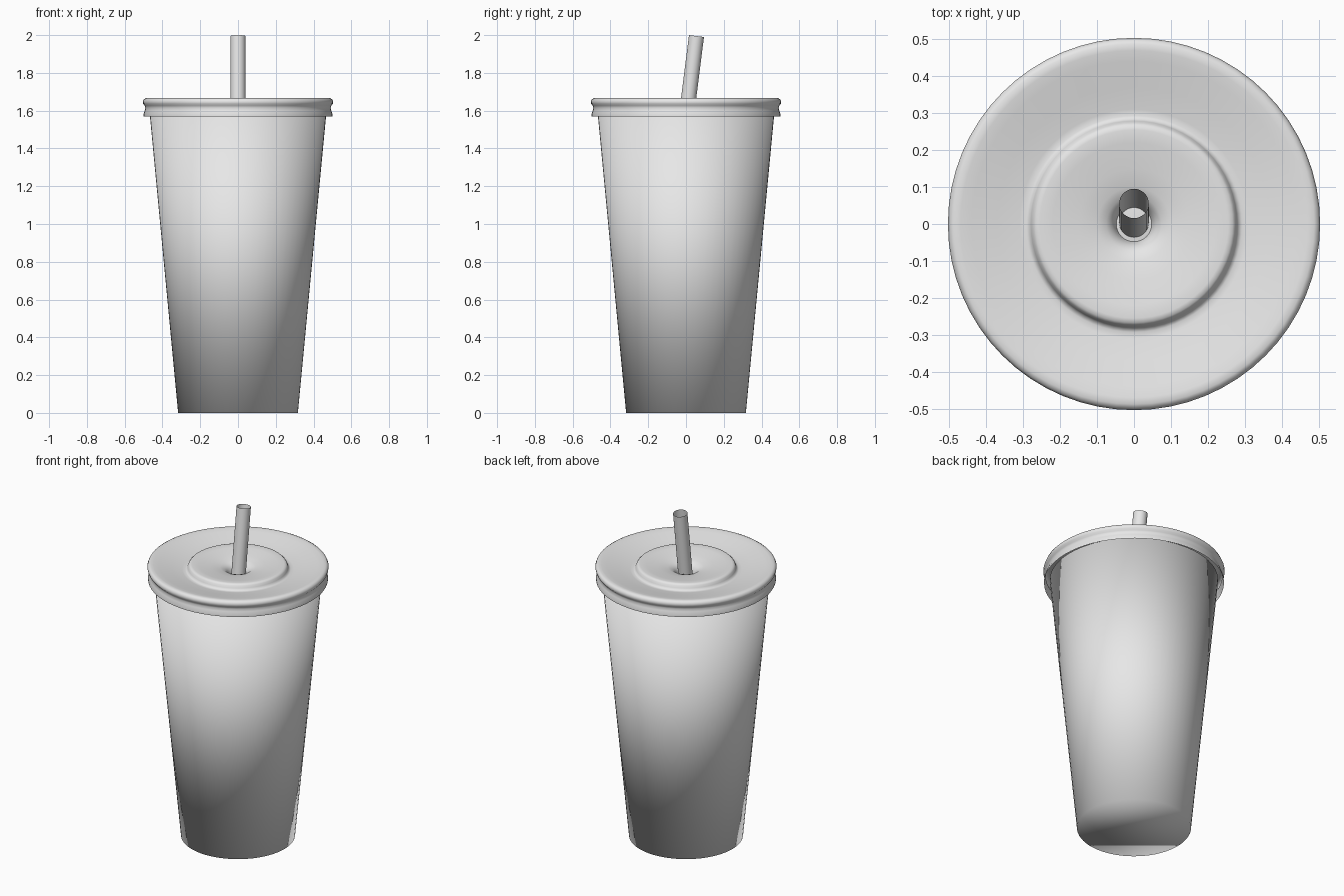
import bpy
import bmesh
import math
from mathutils import Matrix, Vector

SEGMENTS = 64

old = bpy.data.objects.get("Cube")
if old:
    bpy.data.objects.remove(old, do_unlink=True)

# One flat colour for the whole model
grey = bpy.data.materials.new("light_grey")
grey.use_nodes = True
colour = (0.8, 0.8, 0.8, 1.0)
grey.diffuse_color = colour
grey.node_tree.nodes["Principled BSDF"].inputs["Base Color"].default_value = colour


def revolve(name, profile, segments=SEGMENTS, capped=False, matrix=None):
    """Turn a profile of (radius, height) points around z, with smooth faces."""
    bm = bmesh.new()
    rings = []
    for radius, height in profile:
        ring = []
        for i in range(segments):
            a = math.tau * i / segments
            ring.append(bm.verts.new((radius * math.cos(a), radius * math.sin(a), height)))
        rings.append(ring)
    for low, high in zip(rings, rings[1:]):
        for i in range(segments):
            j = (i + 1) % segments
            bm.faces.new((low[i], low[j], high[j], high[i]))
    if capped:
        bm.faces.new(list(reversed(rings[0])))
        bm.faces.new(rings[-1])
    for face in bm.faces:
        face.smooth = True
    if matrix:
        bm.transform(matrix)
    mesh = bpy.data.meshes.new(name)
    bm.to_mesh(mesh)
    bm.free()
    mesh.materials.append(grey)
    obj = bpy.data.objects.new(name, mesh)
    bpy.context.collection.objects.link(obj)
    return obj


# Tapered cup body, softly shaded over both ends
revolve("cup_body", [(0.317, 0), (0.468, 1.59)], capped=True)

# Lid shell: flared skirt, rounded rim, sloping dish, raised disc, straw well
revolve("lid", [
    (0.500, 1.570), (0.500, 1.582), (0.494, 1.600), (0.490, 1.615),
    (0.494, 1.626), (0.502, 1.636), (0.504, 1.648), (0.499, 1.660),
    (0.488, 1.666), (0.470, 1.665), (0.440, 1.659), (0.370, 1.644),
    (0.310, 1.632), (0.293, 1.630), (0.284, 1.634), (0.279, 1.644),
    (0.274, 1.657), (0.267, 1.664), (0.255, 1.666), (0.220, 1.662),
    (0.150, 1.652), (0.100, 1.643), (0.075, 1.634), (0.060, 1.620),
    (0.052, 1.603), (0.048, 1.590),
])

# Open straw leaning backwards, with its lower end hidden in the cup
tilt = math.radians(7.2)
lean = Matrix.Translation(Vector((0, 0.0555, 1.995))) @ Matrix.Rotation(-tilt, 4, "X")
revolve("straw", [(0.04, -0.44), (0.04, 0)], segments=32, matrix=lean)
